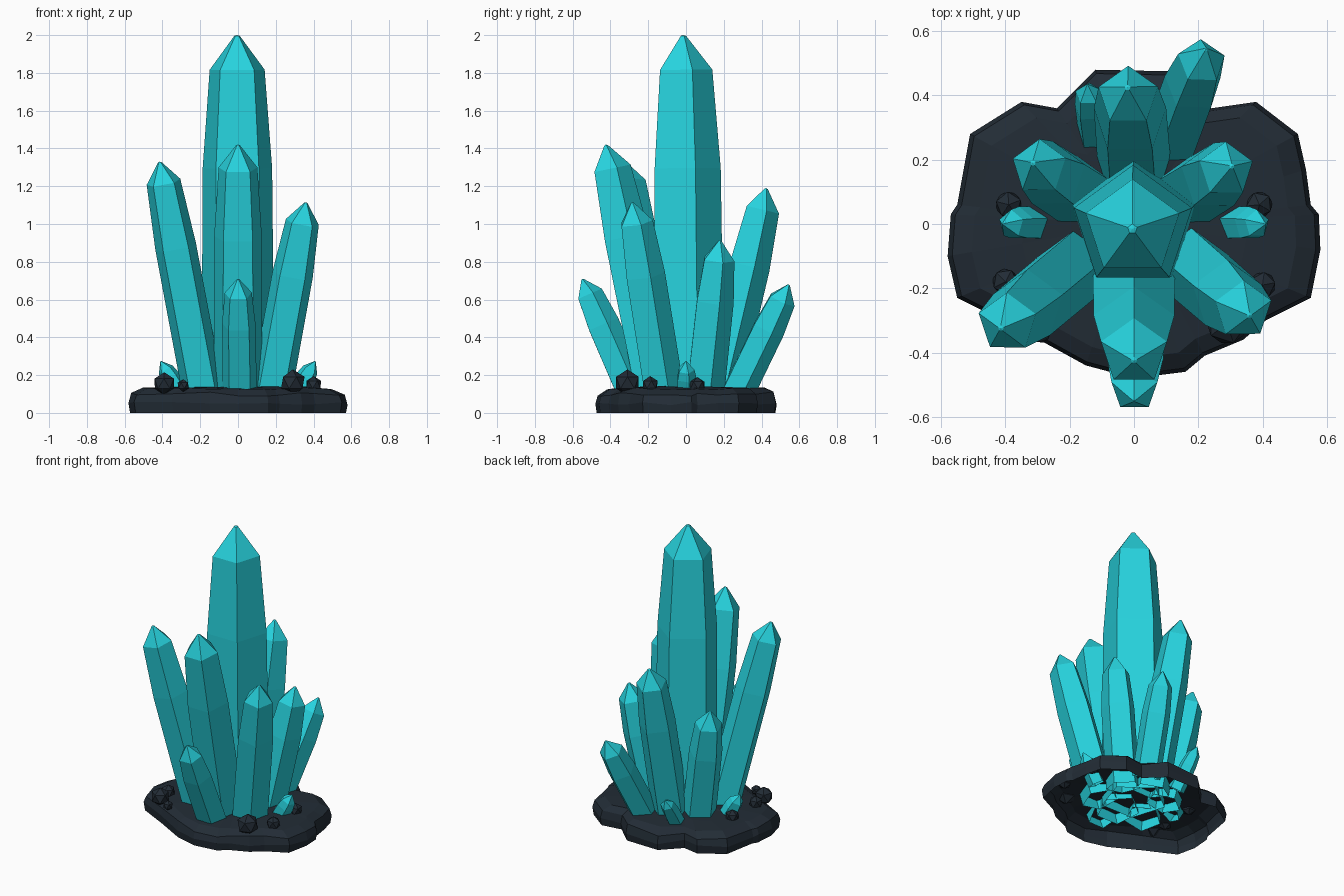
import bpy, bmesh, math, random
from mathutils import Vector, Matrix

if "Cube" in bpy.data.objects:
    bpy.data.objects.remove(bpy.data.objects["Cube"])

random.seed(4)


def material(name, rgb):
    m = bpy.data.materials.new(name)
    m.diffuse_color = (*rgb, 1)
    m.use_nodes = True
    m.node_tree.nodes["Principled BSDF"].inputs["Base Color"].default_value = m.diffuse_color
    return m


CYAN = material("cyan crystal", (0.02, 0.65, 0.73))
DARK = material("dark rock", (0.016, 0.025, 0.036))


def finish(name, bm, mat):
    bmesh.ops.recalc_face_normals(bm, faces=bm.faces)
    me = bpy.data.meshes.new(name)
    bm.to_mesh(me)
    bm.free()
    me.materials.append(mat)
    ob = bpy.data.objects.new(name, me)
    bpy.context.collection.objects.link(ob)
    return ob


def bridge(bm, a, b):
    n = len(a)
    for i in range(n):
        bm.faces.new((a[i], a[(i + 1) % n], b[(i + 1) % n], b[i]))


def crystal(name, base, tip, r_base, r_shoulder):
    """Five-sided tapering shaft with a pointed cap, leaning from base to tip."""
    base, tip = Vector(base), Vector(tip)
    axis = tip - base
    length = axis.length
    turn = Vector((0, 0, 1)).rotation_difference(axis)
    cap = 1.2 * r_shoulder
    r_mid = r_base * 0.4 + r_shoulder * 0.6 + 0.1 * r_base
    rings = [(0, r_base), ((length - cap) * 0.7, r_mid),
             (length - cap, r_shoulder), (length - 0.004, r_shoulder * 0.1)]
    bm = bmesh.new()
    loops = []
    for z, r in rings:
        loop = []
        for i in range(5):
            a = math.pi / 2 + i * math.tau / 5
            p = Vector((r * math.cos(a), r * math.sin(a), z))
            loop.append(bm.verts.new(base + turn @ p))
        loops.append(loop)
    for a, b in zip(loops, loops[1:]):
        bridge(bm, a, b)
    top = bm.verts.new(tip)
    for i in range(5):
        bm.faces.new((loops[-1][i], loops[-1][(i + 1) % 5], top))
    return finish(name, bm, CYAN)


# Crystals: base point, tip point, base radius, shoulder radius
crystal("main_crystal", (0, 0, 0.08), (-0.005, -0.015, 2.0), 0.203, 0.153)
crystal("front_crystal", (0, -0.15, 0.08), (0, -0.425, 1.42), 0.135, 0.108)
crystal("front_low_crystal", (0.01, -0.28, 0.09), (0, -0.55, 0.71), 0.095, 0.075)
crystal("left_front_crystal", (-0.18, -0.13, 0.08), (-0.415, -0.325, 1.33), 0.115, 0.095)
crystal("right_front_crystal", (0.17, -0.12, 0.08), (0.36, -0.285, 1.115), 0.115, 0.093)
crystal("back_crystal", (0, 0.16, 0.08), (-0.02, 0.425, 1.19), 0.12, 0.097)
crystal("back_right_crystal", (0.12, 0.26, 0.09), (0.225, 0.545, 0.68), 0.092, 0.077)
crystal("right_back_crystal", (0.16, 0.09, 0.08), (0.305, 0.18, 0.915), 0.11, 0.088)
crystal("left_back_crystal", (-0.16, 0.09, 0.08), (-0.315, 0.19, 0.89), 0.11, 0.088)
crystal("back_left_small_crystal", (-0.12, 0.26, 0.09), (-0.145, 0.435, 0.33), 0.055, 0.043)
for side, s in (("left", -1), ("right", 1)):
    crystal(side + "_small_crystal", (0.3 * s, 0, 0.09), (0.41 * s, 0, 0.275), 0.055, 0.045)

# Rock base: irregular outline, open underneath, chamfered rim and flat top
outline = [(0.575, 0.03), (0.55, 0.06), (0.535, 0.17), (0.51, 0.28), (0.38, 0.38),
           (0.24, 0.36), (0.12, 0.475), (-0.12, 0.48), (-0.24, 0.36), (-0.35, 0.38),
           (-0.51, 0.28), (-0.55, 0.06), (-0.57, 0.03), (-0.58, -0.1), (-0.55, -0.23),
           (-0.35, -0.33), (-0.15, -0.44), (0.0, -0.48), (0.16, -0.46), (0.22, -0.41),
           (0.34, -0.36), (0.41, -0.3), (0.55, -0.23), (0.58, -0.08)]
bm = bmesh.new()
loops = []
for z, scale, jitter in ((0, 0.985, 0), (0.05, 1.0, 0.01), (0.1, 0.975, 0.012),
                         (0.128, 0.87, 0.006), (0.138, 0.6, 0.004)):
    loops.append([bm.verts.new((x * scale, y * scale, z + random.uniform(-jitter, jitter)))
                  for x, y in outline])
for a, b in zip(loops, loops[1:]):
    bridge(bm, a, b)
centre = bm.verts.new((0, 0, 0.14))
for i in range(len(outline)):
    bm.faces.new((loops[-1][i], loops[-1][(i + 1) % len(outline)], centre))
finish("rock_base", bm, DARK)

# Pebbles: x, y, z, radius
pebbles = [(0.29, -0.31, 0.16, 0.07), (-0.39, -0.28, 0.155, 0.06), (-0.29, -0.34, 0.145, 0.033),
           (0.40, -0.19, 0.15, 0.045), (-0.40, -0.18, 0.15, 0.045),
           (0.39, 0.06, 0.145, 0.045), (-0.39, 0.06, 0.145, 0.045)]
for i, (x, y, z, r) in enumerate(pebbles):
    bm = bmesh.new()
    bmesh.ops.create_icosphere(bm, subdivisions=1, radius=r,
                               matrix=Matrix.Translation((x, y, z)) @ Matrix.Rotation(i * 0.9, 4, 'Z'))
    finish("pebble_%d" % (i + 1), bm, DARK)
